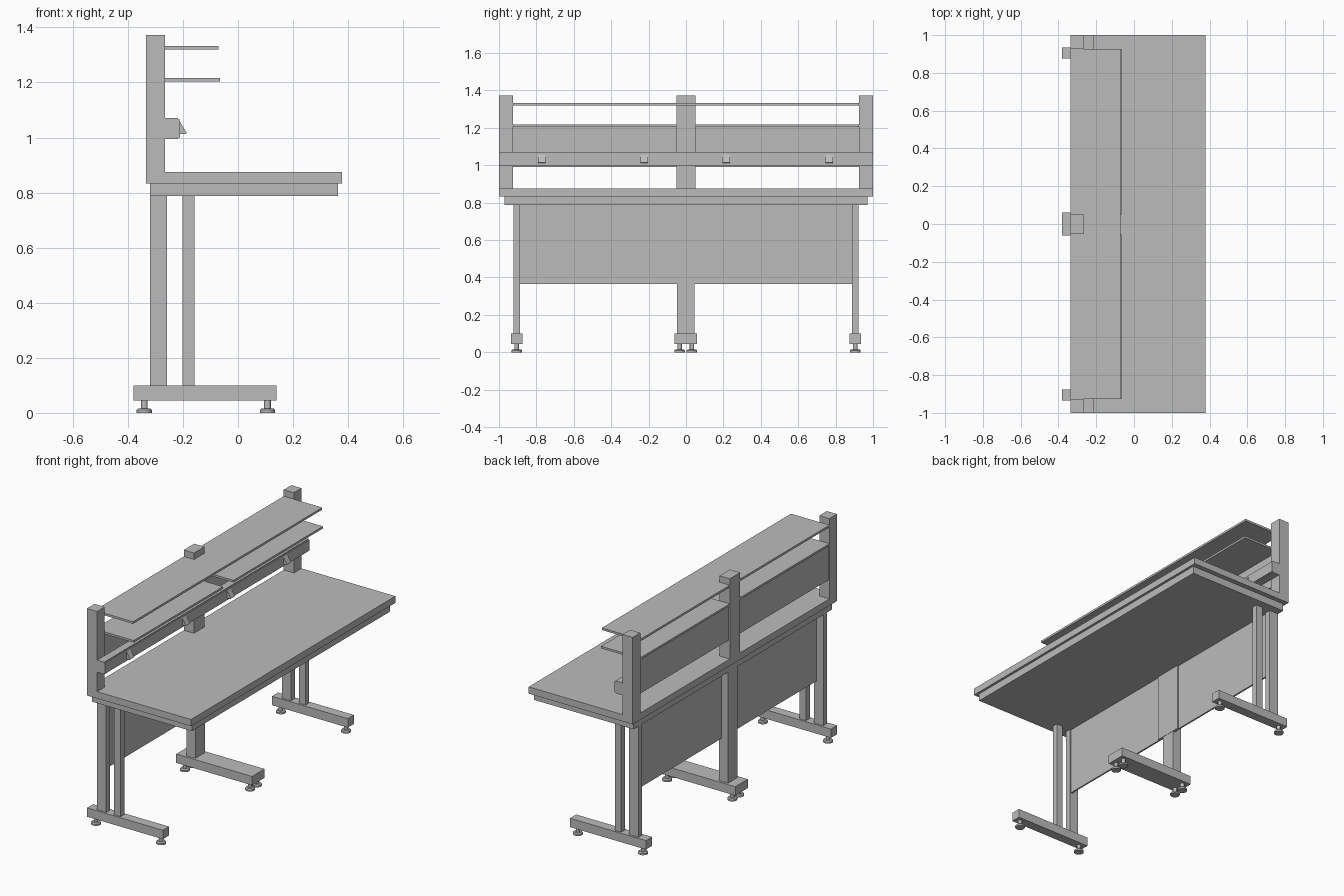
import bpy, bmesh

if "Cube" in bpy.data.objects:
    bpy.data.objects.remove(bpy.data.objects["Cube"])

grey = bpy.data.materials.new("light grey")
grey.diffuse_color = (0.5, 0.5, 0.5, 1)
grey.use_nodes = True
grey.node_tree.nodes["Principled BSDF"].inputs["Base Color"].default_value = grey.diffuse_color


def finish(name, bm):
    bmesh.ops.recalc_face_normals(bm, faces=bm.faces[:])
    me = bpy.data.meshes.new(name)
    bm.to_mesh(me)
    bm.free()
    me.materials.append(grey)
    ob = bpy.data.objects.new(name, me)
    bpy.context.collection.objects.link(ob)
    return ob


def box(name, x, y, z):
    bm = bmesh.new()
    bmesh.ops.create_cube(bm, size=1)
    for v in bm.verts:
        v.co = [r[0] if c < 0 else r[1] for c, r in zip(v.co, (x, y, z))]
    return finish(name, bm)


def prism(name, profile, y0, y1):
    # x/z profile extruded along y
    bm = bmesh.new()
    f = bm.faces.new([bm.verts.new((x, y0, z)) for x, z in profile])
    ext = bmesh.ops.extrude_face_region(bm, geom=[f])["geom"]
    bmesh.ops.translate(bm, vec=(0, y1 - y0, 0),
                        verts=[g for g in ext if isinstance(g, bmesh.types.BMVert)])
    return finish(name, bm)


def levelling_foot(x, y):
    # stacked discs: pad, collar, stem
    bm = bmesh.new()
    for r1, r2, z0, z1 in ((0.028, 0.028, 0, 0.010), (0.028, 0.022, 0.010, 0.016),
                           (0.012, 0.012, 0.016, 0.046)):
        d = bmesh.ops.create_cone(bm, cap_ends=True, segments=20,
                                  radius1=r1, radius2=r2, depth=z1 - z0)
        bmesh.ops.translate(bm, verts=d["verts"], vec=(x, y, (z0 + z1) / 2))
    ob = finish("levelling_foot", bm)
    bpy.context.view_layer.objects.active = ob
    ob.select_set(True)
    bpy.ops.object.shade_smooth_by_angle()
    ob.select_set(False)


# worktop and the frame below it
box("worktop", (-0.335, 0.378), (-1, 1), (0.833, 0.875))
box("worktop_frame", (-0.32, 0.363), (-0.97, 0.97), (0.787, 0.833))

# end legs: two uprights on a floor bar
for s in (-1, 1):
    a, b = sorted((s * 0.887, s * 0.923))
    box("rear_leg", (-0.32, -0.257), (a, b), (0.1, 0.787))
    box("front_leg", (-0.202, -0.158), (a, b), (0.1, 0.787))
    box("floor_bar", (-0.38, 0.14), (s * 0.905 - 0.03, s * 0.905 + 0.03), (0.045, 0.1))

# centre leg
box("centre_leg", (-0.32, -0.259), (-0.048, 0.045), (0.1, 0.787))
box("centre_floor_bar", (-0.38, 0.14), (-0.062, 0.06), (0.045, 0.1))

for x in (-0.34, 0.107):
    for y in (-0.905, -0.034, 0.032, 0.905):
        levelling_foot(x, y)

# modesty panel with a cover strip over the joint
box("modesty_panel", (-0.275, -0.265), (-0.887, 0.887), (0.365, 0.787))
box("panel_cover", (-0.265, -0.257), (-0.088, 0.086), (0.365, 0.787))

# upper posts
for y in ((-1, -0.926), (-0.052, 0.05), (0.926, 1)):
    box("upper_post", (-0.335, -0.265), y, (0.833, 1.372))

# shelves and back panels
box("top_shelf", (-0.335, -0.071), (-0.926, 0.926), (1.319, 1.332))
for y in ((-0.926, -0.052), (0.05, 0.926)):
    box("lower_shelf", (-0.335, -0.066), y, (1.204, 1.217))
    box("back_panel", (-0.328, -0.316), y, (0.99, 1.204))

# service rail with slanted sockets
box("service_rail", (-0.265, -0.217), (-1, 1), (0.995, 1.071))
box("rail_cover", (-0.217, -0.211), (-1, 1), (1.0, 1.066))
for y in (-0.77, -0.224, 0.216, 0.765):
    prism("socket", [(-0.211, 1.058), (-0.186, 1.016), (-0.19, 1.012), (-0.211, 1.012)],
          y - 0.02, y + 0.02)
